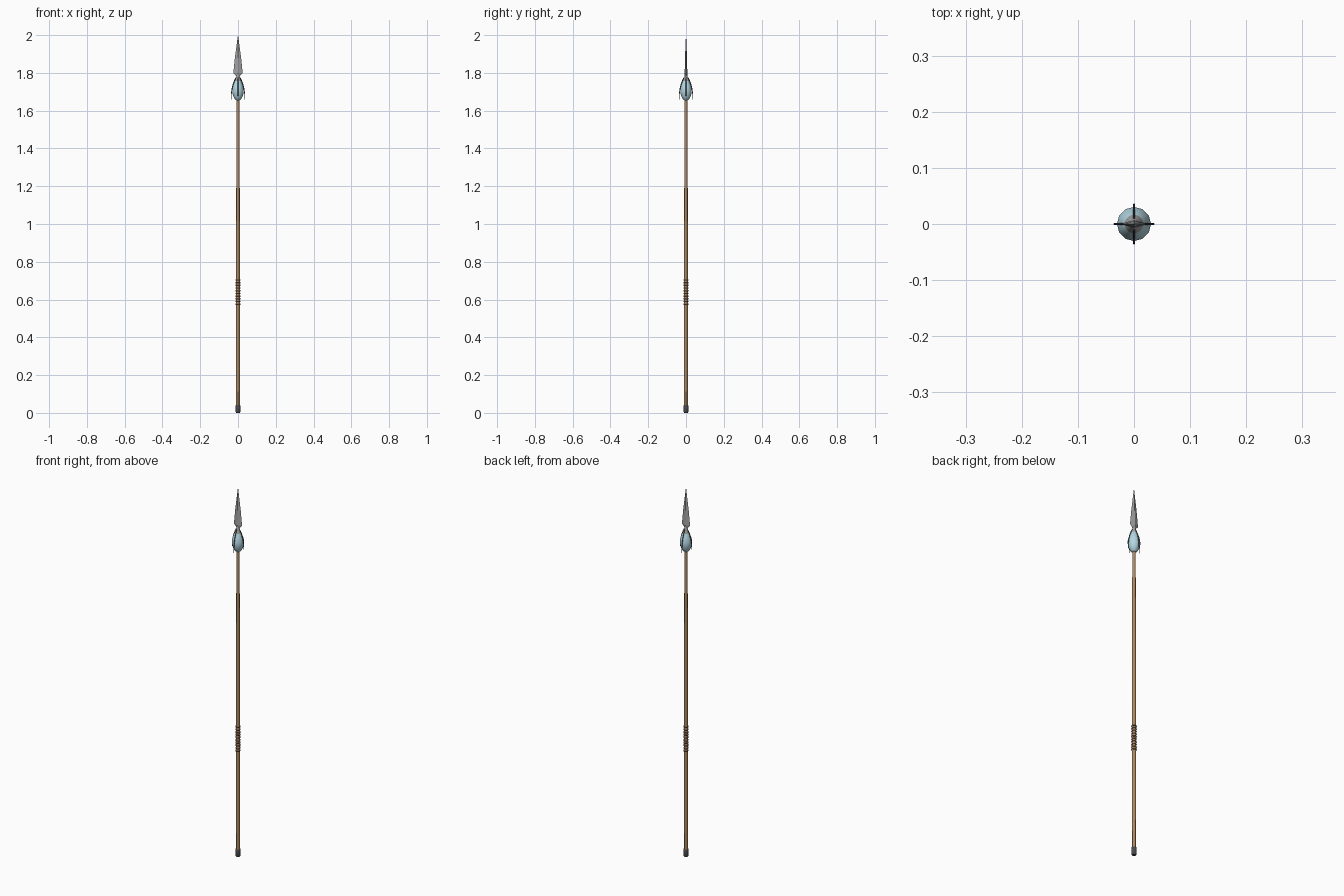
import bpy, bmesh
from math import pi, cos, sin

if "Cube" in bpy.data.objects:
    bpy.data.objects.remove(bpy.data.objects["Cube"])


def material(name, rgb):
    m = bpy.data.materials.new(name)
    m.diffuse_color = (*rgb, 1)
    m.use_nodes = True
    m.node_tree.nodes["Principled BSDF"].inputs["Base Color"].default_value = m.diffuse_color
    return m


WOOD = material("wood", (0.42, 0.25, 0.12))
LEATHER = material("leather", (0.16, 0.09, 0.05))
STEEL = material("steel", (0.36, 0.36, 0.37))
DARK = material("dark_iron", (0.07, 0.07, 0.08))
GLASS = material("pale_blue", (0.45, 0.68, 0.76))


def finish(bm, name, mat, smooth=True):
    bmesh.ops.recalc_face_normals(bm, faces=bm.faces[:])
    me = bpy.data.meshes.new(name)
    bm.to_mesh(me)
    bm.free()
    ob = bpy.data.objects.new(name, me)
    bpy.context.collection.objects.link(ob)
    me.materials.append(mat)
    if smooth:
        bpy.context.view_layer.objects.active = ob
        ob.select_set(True)
        bpy.ops.object.shade_smooth_by_angle()
        ob.select_set(False)
    return ob


def loft(name, rings, mat, smooth=True):
    """Bridge equal-length rings of points and cap both ends."""
    bm = bmesh.new()
    loops = [[bm.verts.new(p) for p in ring] for ring in rings]
    n = len(loops[0])
    for a, b in zip(loops, loops[1:]):
        for i in range(n):
            j = (i + 1) % n
            bm.faces.new((a[i], a[j], b[j], b[i]))
    bm.faces.new(loops[0])
    bm.faces.new(loops[-1])
    return finish(bm, name, mat, smooth)


def lathe(name, profile, mat, sides=12, smooth=True):
    rings = [[(r * cos(2 * pi * i / sides), r * sin(2 * pi * i / sides), z)
              for i in range(sides)] for r, z in profile]
    return loft(name, rings, mat, smooth)


# Tapered wooden shaft and iron butt cap
lathe("shaft", [(0.0108, 0.02), (0.0108, 0.6), (0.0095, 1.1), (0.008, 1.67)], WOOD)
lathe("butt_cap", [(0.010, 0), (0.013, 0.006), (0.013, 0.034), (0.0112, 0.042)], DARK)

# Leather grip wound from separate turns
for k in range(10):
    bpy.ops.mesh.primitive_torus_add(major_radius=0.0105, minor_radius=0.003,
                                     major_segments=12, minor_segments=6,
                                     location=(0, 0, 0.575 + k * 0.0143))
    ring = bpy.context.object
    ring.name = f"grip_wrap_{k + 1}"
    ring.scale.z = 1.3
    ring.data.materials.append(LEATHER)

# Pale blue bulb below the blade
lathe("bulb", [(0.009, 1.655), (0.017, 1.661), (0.025, 1.676), (0.030, 1.695),
               (0.0305, 1.711), (0.027, 1.73), (0.020, 1.75), (0.012, 1.767)], GLASS)

# Steel socket between bulb and blade
lathe("socket", [(0.0175, 1.753), (0.0165, 1.758), (0.011, 1.772),
                 (0.007, 1.786), (0.006, 1.81)], STEEL)

# Four thin claws hugging the bulb
path = [(0.010, 1.776), (0.018, 1.760), (0.026, 1.740), (0.031, 1.720),
        (0.034, 1.700), (0.0355, 1.680), (0.036, 1.660)]
half = [0.0018, 0.002, 0.002, 0.002, 0.0018, 0.0014, 0.0004]
for k in range(4):
    c, s = cos(k * pi / 2), sin(k * pi / 2)
    rings = []
    for (r, z), h in zip(path, half):
        rings.append([((r + u * h) * c - v * h * s, (r + u * h) * s + v * h * c, z + u * h * 0.6)
                      for u, v in ((1, 0), (0, 1), (-1, 0), (0, -1))])
    loft(f"claw_{k + 1}", rings, DARK, smooth=False)

# Diamond-section blade: (half width, half thickness, height)
sections = [(0.006, 0.006, 1.778), (0.013, 0.0065, 1.787), (0.0245, 0.007, 1.800),
            (0.0165, 0.0055, 1.880), (0.0005, 0.0005, 2.0)]
loft("blade", [[(w, 0, z), (0, t, z), (-w, 0, z), (0, -t, z)] for w, t, z in sections],
     STEEL, smooth=False)
